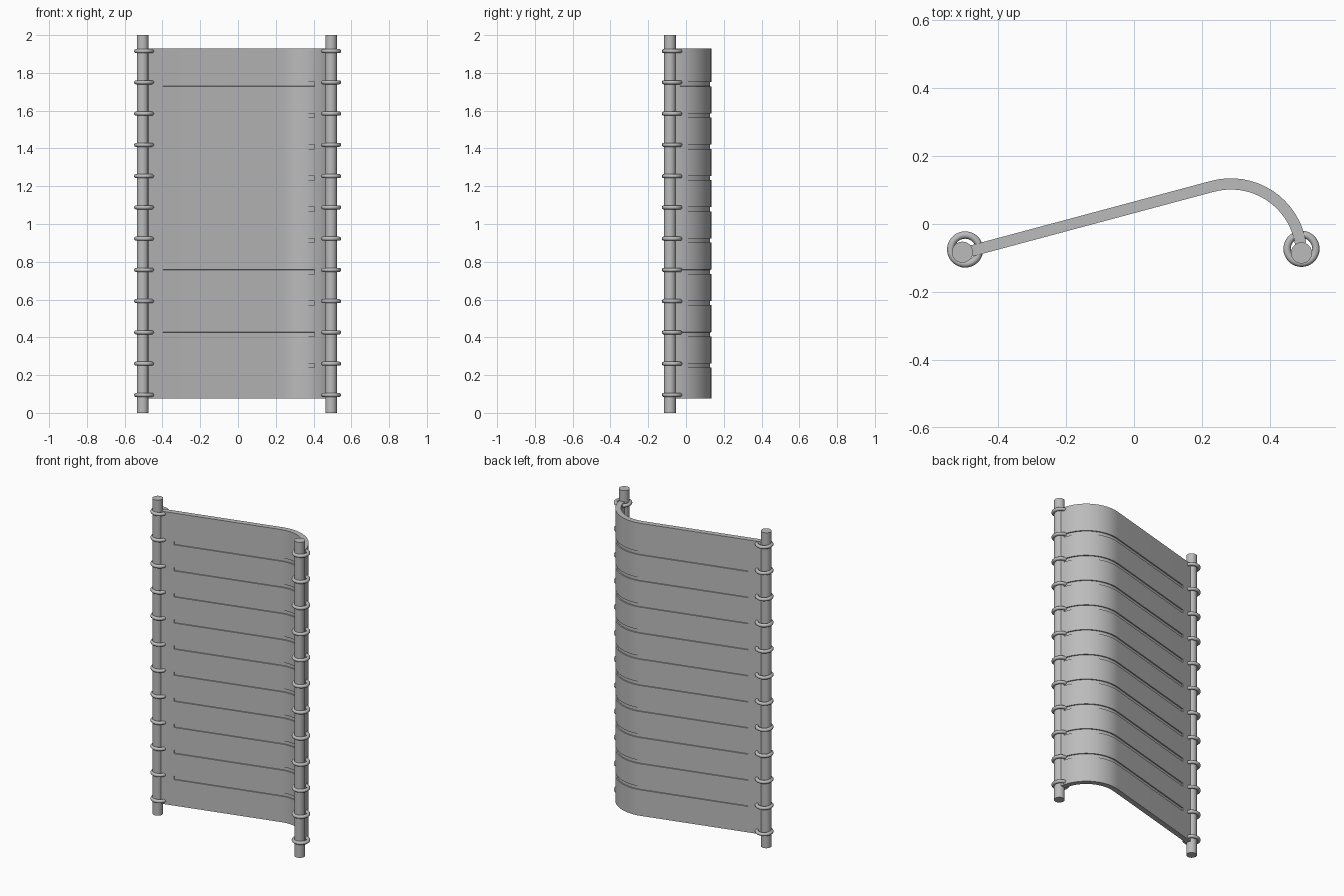
import bpy, bmesh, math
from mathutils import Vector

cube = bpy.data.objects.get("Cube")
if cube:
    bpy.data.objects.remove(cube, do_unlink=True)

grey = bpy.data.materials.new("plain grey")
grey.use_nodes = True
grey.diffuse_color = (0.5, 0.5, 0.5, 1)
grey.node_tree.nodes["Principled BSDF"].inputs["Base Color"].default_value = (0.5, 0.5, 0.5, 1)

PITCH = 0.1655
RING_Z = [0.095 + PITCH * i for i in range(12)]


def finish(obj, name):
    obj.name = name
    obj.data.materials.append(grey)
    bpy.ops.object.select_all(action='DESELECT')
    obj.select_set(True)
    bpy.context.view_layer.objects.active = obj
    bpy.ops.object.shade_smooth_by_angle(angle=math.radians(35))


# Panel: straight run blending into an arc, with shallow grooves on both faces
HALF, RADIUS, CENTRE = 0.0165, 0.208, Vector((0.285, -0.09))
path = []
for deg in range(105, 8, -6):
    n = Vector((math.cos(math.radians(deg)), math.sin(math.radians(deg))))
    path.append((CENTRE + n * RADIUS, n))
start, normal = path[0]
along = Vector((normal.y, -normal.x))
path = [(start - along * d, normal) for d in (0.735, 0.655)] + path

levels = [0.075]
for z in RING_Z[1:-1]:
    levels += [z - 0.021, z + 0.001]
levels.append(1.93)

bm = bmesh.new()
sides = {s: [[bm.verts.new((*(p + n * HALF * s), z)) for z in levels] for p, n in path]
         for s in (-1, 1)}
grooves = []
last = len(path) - 1
for s, grid in sides.items():
    end = last - 7 if s < 0 else last - 1
    for i in range(last):
        for j in range(len(levels) - 1):
            f = bm.faces.new((grid[i][j], grid[i + 1][j], grid[i + 1][j + 1], grid[i][j + 1]))
            if j % 2 and 1 <= i < end:
                grooves.append(f)
a, b = sides[-1], sides[1]
for i in range(last):
    for j in (0, -1):
        bm.faces.new((a[i][j], a[i + 1][j], b[i + 1][j], b[i][j]))
for j in range(len(levels) - 1):
    for i in (0, -1):
        bm.faces.new((a[i][j], a[i][j + 1], b[i][j + 1], b[i][j]))
bmesh.ops.recalc_face_normals(bm, faces=bm.faces)
bmesh.ops.inset_region(bm, faces=grooves, thickness=0.0003, depth=-0.007, use_even_offset=True)
mesh = bpy.data.meshes.new("panel")
bm.to_mesh(mesh)
bm.free()
panel = bpy.data.objects.new("panel", mesh)
bpy.context.collection.objects.link(panel)
finish(panel, "panel")

# Poles with their rings
for side, pole_xy, ring_xy in (("right", (-0.505, -0.083), (-0.497, -0.075)),
                               ("left", (0.493, -0.085), (0.493, -0.073))):
    bpy.ops.mesh.primitive_cylinder_add(vertices=40, radius=0.031, depth=2, location=(*pole_xy, 1))
    finish(bpy.context.object, side + "_pole")
    for k, z in enumerate(RING_Z):
        bpy.ops.mesh.primitive_torus_add(major_segments=36, minor_segments=12, major_radius=0.0425,
                                         minor_radius=0.0108, location=(*ring_xy, z))
        finish(bpy.context.object, f"{side}_ring_{k + 1}")
